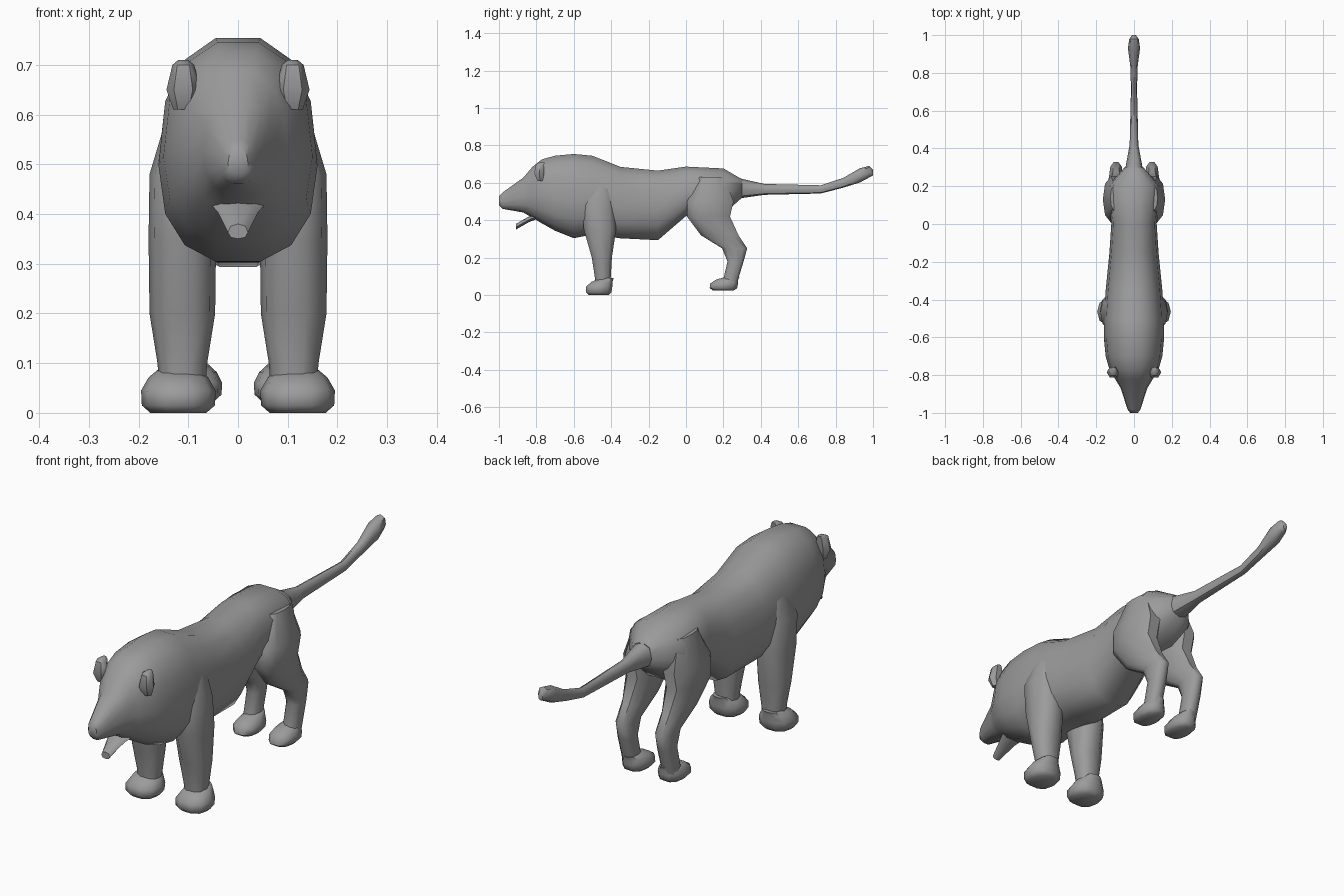
import bpy, bmesh, math

cube = bpy.data.objects.get("Cube")
if cube:
    bpy.data.objects.remove(cube, do_unlink=True)

grey = (0.33, 0.33, 0.33, 1)
fur = bpy.data.materials.new("grey fur")
fur.use_nodes = True
fur.diffuse_color = grey
fur.node_tree.nodes["Principled BSDF"].inputs["Base Color"].default_value = grey


def loft(name, rings, mirrored=False):
    """Skin closed rings of points, cap both ends and shade smooth."""
    bm = bmesh.new()
    rows = [[bm.verts.new(point) for point in ring] for ring in rings]
    count = len(rows[0])
    for lower, upper in zip(rows, rows[1:]):
        for i in range(count):
            j = (i + 1) % count
            bm.faces.new((lower[i], lower[j], upper[j], upper[i]))
    bm.faces.new(rows[0])
    bm.faces.new(rows[-1])
    bmesh.ops.recalc_face_normals(bm, faces=bm.faces)
    mesh = bpy.data.meshes.new(name)
    bm.to_mesh(mesh)
    bm.free()
    mesh.materials.append(fur)
    obj = bpy.data.objects.new(name, mesh)
    bpy.context.collection.objects.link(obj)
    if mirrored:
        obj.modifiers.new("mirror", "MIRROR")
    bpy.ops.object.select_all(action="DESELECT")
    obj.select_set(True)
    bpy.context.view_layer.objects.active = obj
    bpy.ops.object.shade_smooth_by_angle(angle=math.radians(50))


def rounded_outline(sides):
    """Unit outline, slightly squarer than a circle."""
    def soften(value):
        return math.copysign(abs(value) ** 0.85, value)
    angles = [math.tau * i / sides for i in range(sides)]
    return [(soften(math.cos(a)), soften(math.sin(a))) for a in angles]


def upright_ring(y, top, bottom, half_width, sides=14):
    """Cross-section facing along y, widest a little below its middle."""
    widest = bottom + 0.43 * (top - bottom)
    return [(half_width * across, y,
             widest + up * (top - widest if up > 0 else widest - bottom))
            for across, up in rounded_outline(sides)]


def level_ring(x, y, z, half_width, half_depth, sides=10):
    """Horizontal cross-section around a centre."""
    return [(x + half_width * across, y + half_depth * along, z)
            for across, along in rounded_outline(sides)]


def limb(name, x, stations, sides=10):
    """Mirrored pair; stations give height, y, half width, half depth."""
    rings = [level_ring(x, y, z, half_width, half_depth, sides)
             for z, y, half_width, half_depth in stations]
    loft(name, rings, mirrored=True)


def paws(name, x, y, ground, half_width, half_depth, height):
    """Mirrored pair of pads, fullest low down and narrowing to the ankle."""
    rings = []
    for rise, spread in ((0, 0.75), (0.2, 0.98), (0.6, 1), (0.95, 0.8), (1.2, 0.5)):
        # The upper part leans back towards the ankle
        lean = half_depth * 0.3 * rise ** 4
        rings.append(level_ring(x, y + lean, ground + height * rise,
                                half_width * spread, half_depth * spread))
    loft(name, rings, mirrored=True)


# Head, mane and trunk: y, top, bottom, half width
trunk = [
    (-1, .53, .48, .02), (-.98, .55, .46, .035), (-.87, .63, .44, .07),
    (-.82, .69, .41, .1), (-.77, .73, .38, .13), (-.7, .75, .34, .15),
    (-.6, .76, .3, .16), (-.5, .75, .32, .16), (-.35, .69, .3, .15),
    (-.15, .67, .29, .13), (0, .69, .42, .12), (.2, .68, .43, .14),
    (.3, .62, .52, .05),
]
loft("body_and_head", [upright_ring(*station) for station in trunk])

# Open lower jaw, a thin slab sloping forward
jaw = [(-.76, .46, .42, .07), (-.84, .42, .39, .04), (-.91, .38, .35, .02)]
loft("lower_jaw", [upright_ring(*station, sides=8) for station in jaw])

# Tail, slightly taller than wide, with a fuller tip: y, height, radius
tail = [(.22, .58, .07), (.3, .57, .045), (.42, .565, .023), (.72, .565, .016),
        (.84, .6, .02), (.93, .64, .032), (.98, .66, .025), (1, .655, .01)]
loft("tail", [upright_ring(y, z + radius + .006, z - radius - .006, radius, sides=8)
              for y, z, radius in tail])

# Front legs, from the shoulder down to the ankle
limb("front_legs", .112, [
    (.6, -.46, .03, .06), (.48, -.47, .066, .09), (.35, -.46, .068, .09),
    (.2, -.45, .066, .056), (.1, -.445, .05, .045), (.03, -.445, .045, .04)])
paws("front_paws", .12, -.467, 0, .075, .073, .075)

# Hind legs, from the hip round the hock to the ankle
limb("hind_legs", .095, [
    (.63, .14, .03, .07), (.5, .13, .07, .13), (.42, .12, .066, .12),
    (.32, .18, .045, .105), (.25, .26, .036, .07), (.18, .265, .034, .045),
    (.05, .23, .034, .04)])
paws("hind_paws", .086, .2, .025, .054, .078, .06)

# Ears
limb("ears", .11, [
    (.61, -.78, .02, .015), (.65, -.785, .034, .03), (.7, -.78, .022, .025),
    (.71, -.77, .01, .015)], sides=6)
